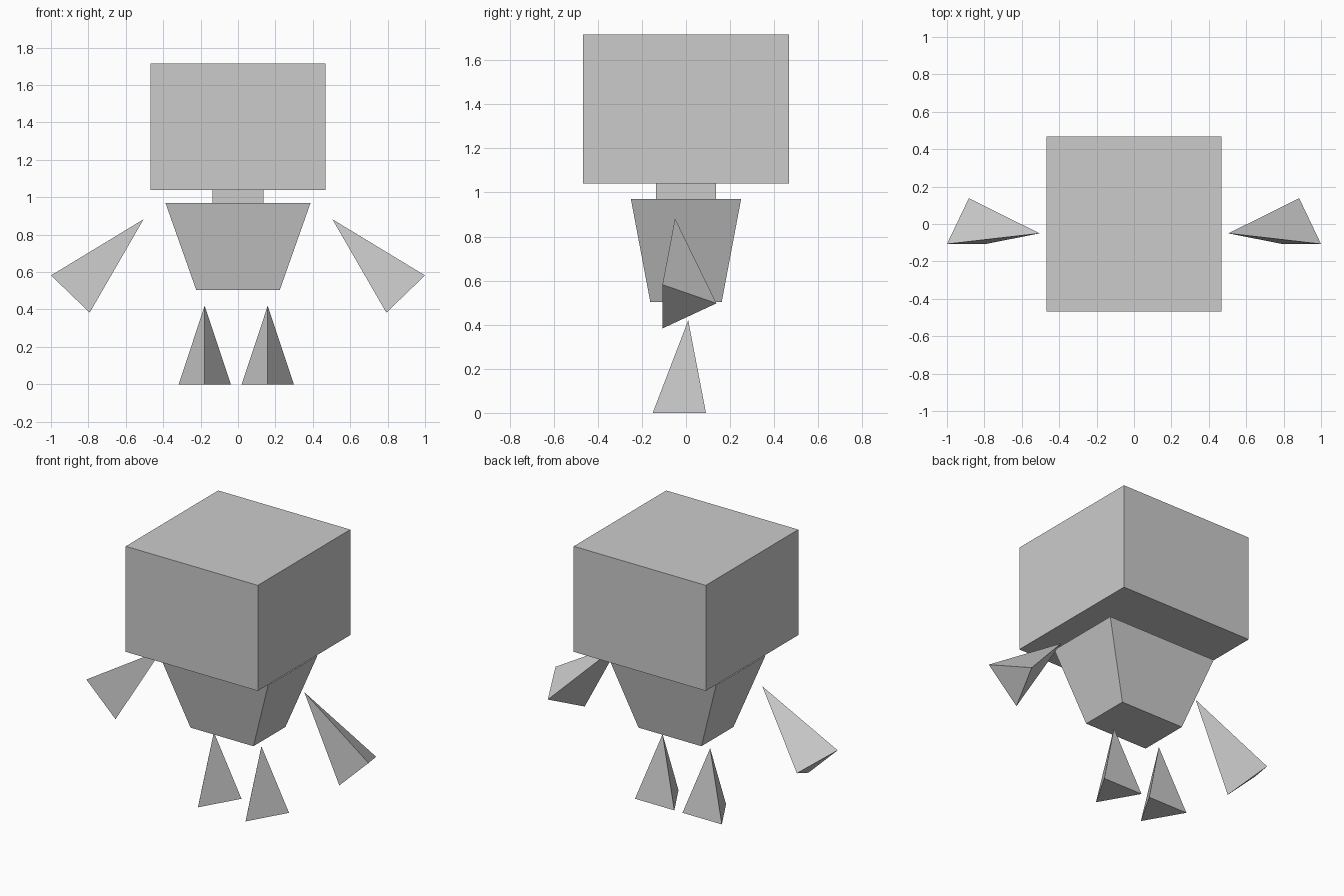
import bpy
import bmesh
from math import pi
from mathutils import Matrix, Vector

cube = bpy.data.objects.get("Cube")
if cube:
    bpy.data.objects.remove(cube, do_unlink=True)

grey = bpy.data.materials.new("plain_grey")
grey.use_nodes = True
colour = (0.6, 0.6, 0.6, 1)
grey.diffuse_color = colour
grey.node_tree.nodes["Principled BSDF"].inputs["Base Color"].default_value = colour


def finish(name, bm):
    """Turn a bmesh into a flat-shaded object."""
    bmesh.ops.recalc_face_normals(bm, faces=bm.faces)
    mesh = bpy.data.meshes.new(name)
    bm.to_mesh(mesh)
    bm.free()
    mesh.materials.append(grey)
    obj = bpy.data.objects.new(name, mesh)
    bpy.context.collection.objects.link(obj)
    return obj


def block(name, z_low, z_high, top, bottom=None):
    """Box from half sizes (x, y), optionally tapered towards the bottom."""
    bm = bmesh.new()
    bmesh.ops.create_cube(bm, size=2)
    for v in bm.verts:
        half = top if v.co.z > 0 else bottom or top
        v.co = (v.co.x * half[0], v.co.y * half[1], z_high if v.co.z > 0 else z_low)
    return finish(name, bm)


# Head, neck and tapered torso
block("head", 1.04, 1.716, (0.468, 0.468))
block("neck", 0.97, 1.04, (0.136, 0.136))
block("torso", 0.503, 0.97, (0.388, 0.25), (0.223, 0.162))


# Three-sided legs with an edge facing forward
def leg(name, x):
    height = 0.42
    bm = bmesh.new()
    bmesh.ops.create_cone(bm, cap_ends=True, segments=3, radius1=0.161,
                          radius2=0, depth=height)
    bmesh.ops.remove_doubles(bm, verts=bm.verts, dist=0.001)
    front = min(bm.verts, key=lambda v: v.co.y)
    if abs(front.co.x) > 0.01:
        bmesh.ops.rotate(bm, verts=bm.verts, matrix=Matrix.Rotation(pi, 3, "Z"))
    bmesh.ops.translate(bm, verts=bm.verts, vec=(x, 0.01, height / 2))
    return finish(name, bm)


leg("left_leg", 0.159)
leg("right_leg", -0.178)


# Three-sided arms pointing up to the shoulders
def arm(name, side):
    shoulder = (0.505, -0.05, 0.882)
    hand = [(1.0, -0.107, 0.582), (0.793, -0.107, 0.383), (0.883, 0.138, 0.497)]
    bm = bmesh.new()
    tip, *base = [bm.verts.new(Vector((side * x, y, z)))
                  for x, y, z in [shoulder] + hand]
    bm.faces.new(base)
    for i in range(3):
        bm.faces.new((tip, base[i], base[(i + 1) % 3]))
    return finish(name, bm)


arm("left_arm", 1)
arm("right_arm", -1)
